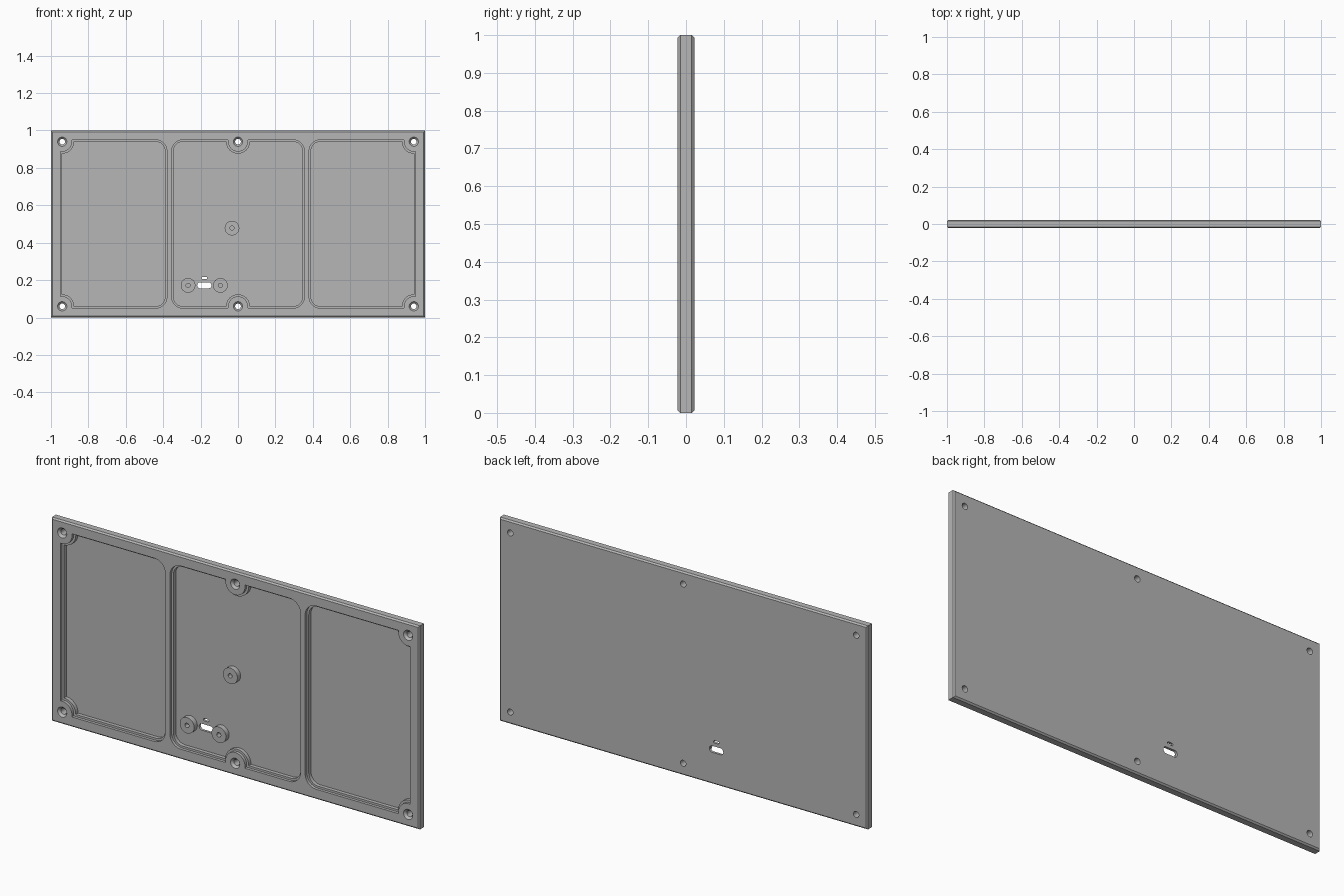
import bpy, bmesh
from math import pi, sin, cos, radians
from mathutils import Vector

cube = bpy.data.objects.get("Cube")
if cube:
    bpy.data.objects.remove(cube, do_unlink=True)

GREY = 0.47
grey = bpy.data.materials.new("plain grey")
grey.use_nodes = True
grey.diffuse_color = (GREY, GREY, GREY, 1)
grey.node_tree.nodes["Principled BSDF"].inputs["Base Color"].default_value = (GREY, GREY, GREY, 1)

HALF = 0.022             # half the panel thickness
FRONT, BACK = -HALF, HALF
LEDGE, FLOOR = -0.008, 0.010
OUT = 0.05               # cutters overshoot the panel to here


def make(name, bm):
    bmesh.ops.recalc_face_normals(bm, faces=bm.faces[:])
    mesh = bpy.data.meshes.new(name)
    bm.to_mesh(mesh)
    bm.free()
    mesh.materials.append(grey)
    ob = bpy.data.objects.new(name, mesh)
    bpy.context.collection.objects.link(ob)
    return ob


def rounded(x0, x1, z0, z1, r, seg=8):
    """Outline of a rounded rectangle in the xz plane."""
    pts = []
    corners = [(x1 - r, z1 - r), (x0 + r, z1 - r), (x0 + r, z0 + r), (x1 - r, z0 + r)]
    for q, (cx, cz) in enumerate(corners):
        for i in range(seg + 1):
            a = (q + i / seg) * pi / 2
            p = (cx + r * cos(a), cz + r * sin(a))
            if not pts or (Vector(p) - Vector(pts[-1])).length > 1e-5:
                pts.append(p)
    if (Vector(pts[0]) - Vector(pts[-1])).length < 1e-5:
        pts.pop()
    return pts


def loft(name, rings):
    """Solid through equal-length outlines, each given as (y, points)."""
    bm = bmesh.new()
    loops = [[bm.verts.new((x, y, z)) for x, z in pts] for y, pts in rings]
    n = len(loops[0])
    for a, b in zip(loops, loops[1:]):
        for i in range(n):
            j = (i + 1) % n
            bm.faces.new((a[i], a[j], b[j], b[i]))
    bm.faces.new(loops[0])
    bm.faces.new(loops[-1])
    return make(name, bm)


def turned(name, x, z, profile, seg=40):
    """Round solid along y from (y, radius) pairs."""
    return loft(name, [(y, [(x + r * cos(2 * pi * i / seg), z + r * sin(2 * pi * i / seg))
                            for i in range(seg)]) for y, r in profile])


def cut(target, tool):
    mod = target.modifiers.new("cut", 'BOOLEAN')
    mod.operation, mod.solver, mod.object = 'DIFFERENCE', 'EXACT', tool
    bpy.context.view_layer.objects.active = target
    bpy.ops.object.modifier_apply(modifier=mod.name)
    bpy.data.objects.remove(tool, do_unlink=True)


def finish(ob):
    bpy.ops.object.select_all(action='DESELECT')
    ob.select_set(True)
    bpy.context.view_layer.objects.active = ob
    bpy.ops.object.shade_smooth_by_angle(angle=radians(25))


# Panel with chamfered front and back borders
C = 0.007


def rect(inset):
    return [(-1 + inset, inset), (1 - inset, inset), (1 - inset, 1 - inset), (-1 + inset, 1 - inset)]


panel = loft("panel", [(FRONT, rect(C)), (FRONT + C, rect(0)), (BACK - C, rect(0)), (BACK, rect(C))])

# Three stepped pockets that leave round screw bosses standing
screws = [(x, z) for x in (-0.94, 0, 0.94) for z in (0.06, 0.94)]
for x0, x1 in ((-0.95, -0.38), (-0.355, 0.355), (0.38, 0.95)):
    for depth, inset, boss in ((LEDGE, 0, 0.053), (FLOOR, 0.01, 0.064)):
        pocket = loft("pocket_cutter", [(y, rounded(x0 + inset, x1 - inset, 0.05 + inset,
                                                    0.95 - inset, 0.06 - inset))
                                        for y in (-OUT, depth)])
        for x, z in screws:
            if x0 - 0.03 < x < x1 + 0.03:
                cut(pocket, turned("boss_cutter", x, z, [(-2 * OUT, boss), (OUT, boss)]))
        cut(panel, pocket)

# Screw holes, countersunk from the front
for x, z in screws:
    cut(panel, turned("screw_cutter", x, z, [(-OUT, 0.025), (FRONT, 0.025), (FRONT + 0.011, 0.015),
                                             (OUT, 0.015)], 32))

# Connector slot with a small indicator slot above it
for z, w, h in ((0.172, 0.038, 0.016), (0.211, 0.015, 0.006)):
    cut(panel, loft("slot_cutter", [(y, rounded(-0.18 - w, -0.18 + w, z - h, z + h, h * 0.98))
                                    for y in (-OUT, OUT)]))
finish(panel)

# Standoffs with blind holes
for name, x, z in (("standoff_centre", -0.032, 0.478), ("standoff_slot_right", -0.267, 0.172),
                   ("standoff_slot_left", -0.094, 0.172)):
    post = turned(name, x, z, [(FLOOR - 0.025, 0.039), (FLOOR + 0.002, 0.039)])
    cut(post, turned("hole_cutter", x, z, [(-OUT, 0.011), (FLOOR - 0.002, 0.011)], 24))
    finish(post)
